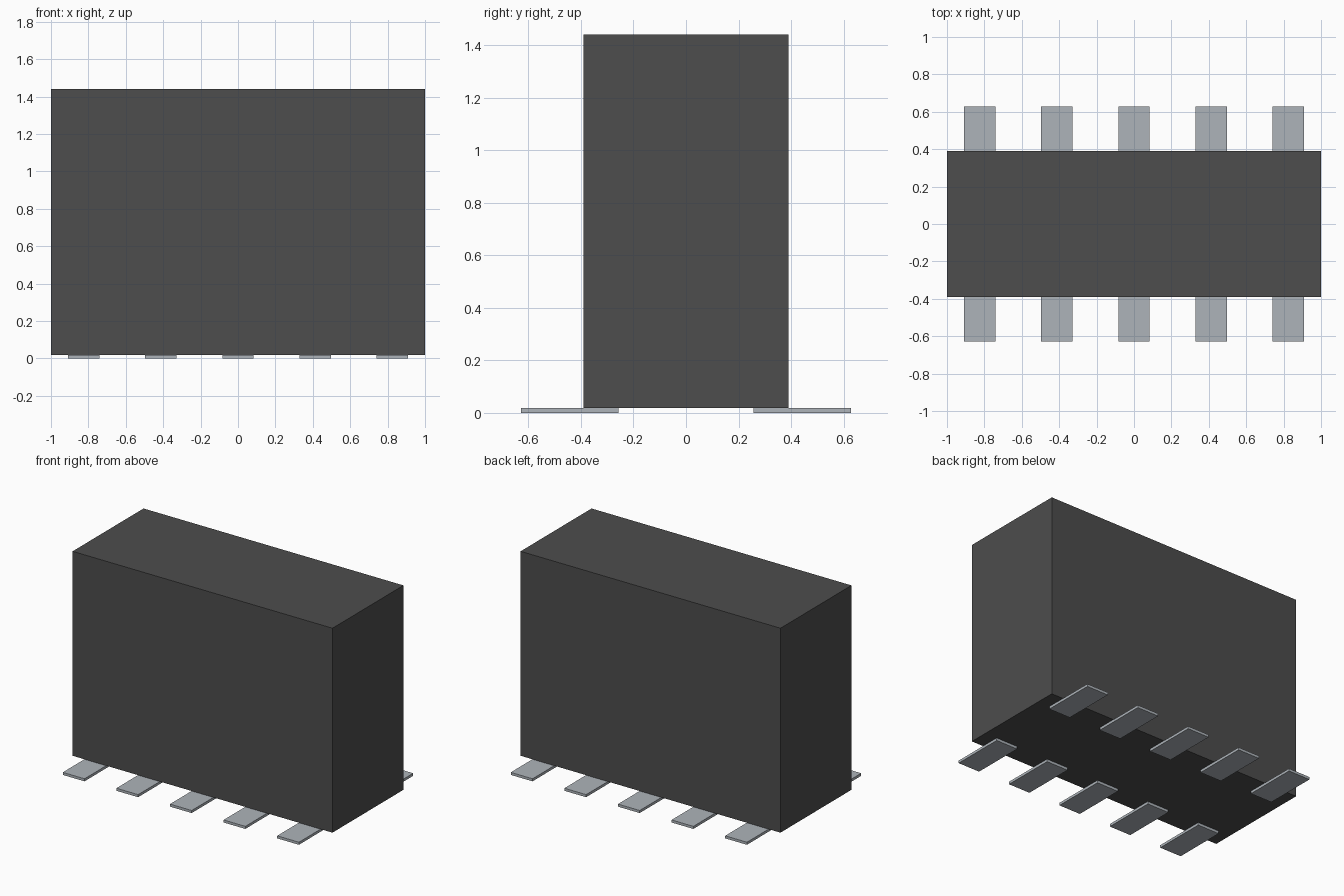
import bpy

if "Cube" in bpy.data.objects:
    bpy.data.objects.remove(bpy.data.objects["Cube"], do_unlink=True)


def make_material(name, color):
    mat = bpy.data.materials.new(name)
    mat.use_nodes = True
    mat.diffuse_color = (*color, 1)
    mat.node_tree.nodes["Principled BSDF"].inputs["Base Color"].default_value = (*color, 1)
    return mat


def add_box(name, low, high, mat):
    centre = [(a + b) / 2 for a, b in zip(low, high)]
    bpy.ops.mesh.primitive_cube_add(size=1, location=centre)
    box = bpy.context.object
    box.name = name
    box.scale = [b - a for a, b in zip(low, high)]
    bpy.ops.object.transform_apply(location=False, rotation=False, scale=True)
    box.data.materials.append(mat)
    return box


dark_plastic = make_material("dark grey plastic", (0.074, 0.074, 0.074))
pin_metal = make_material("light grey metal", (0.42, 0.455, 0.49))

PIN_THICKNESS = 0.018
PIN_PITCH = 0.4125
PIN_HALF_WIDTH = 0.0835

# Housing rests on the flat pins
add_box("housing", (-1, -0.39, PIN_THICKNESS), (1, 0.39, 1.44), dark_plastic)

# Two rows of five flat pins, partly tucked under the housing
for row, (y_low, y_high) in {"front": (-0.628, -0.257), "back": (0.257, 0.628)}.items():
    for i in range(5):
        x = (i - 2) * PIN_PITCH
        add_box(f"{row}_pin_{i + 1}",
                (x - PIN_HALF_WIDTH, y_low, 0),
                (x + PIN_HALF_WIDTH, y_high, PIN_THICKNESS), pin_metal)
